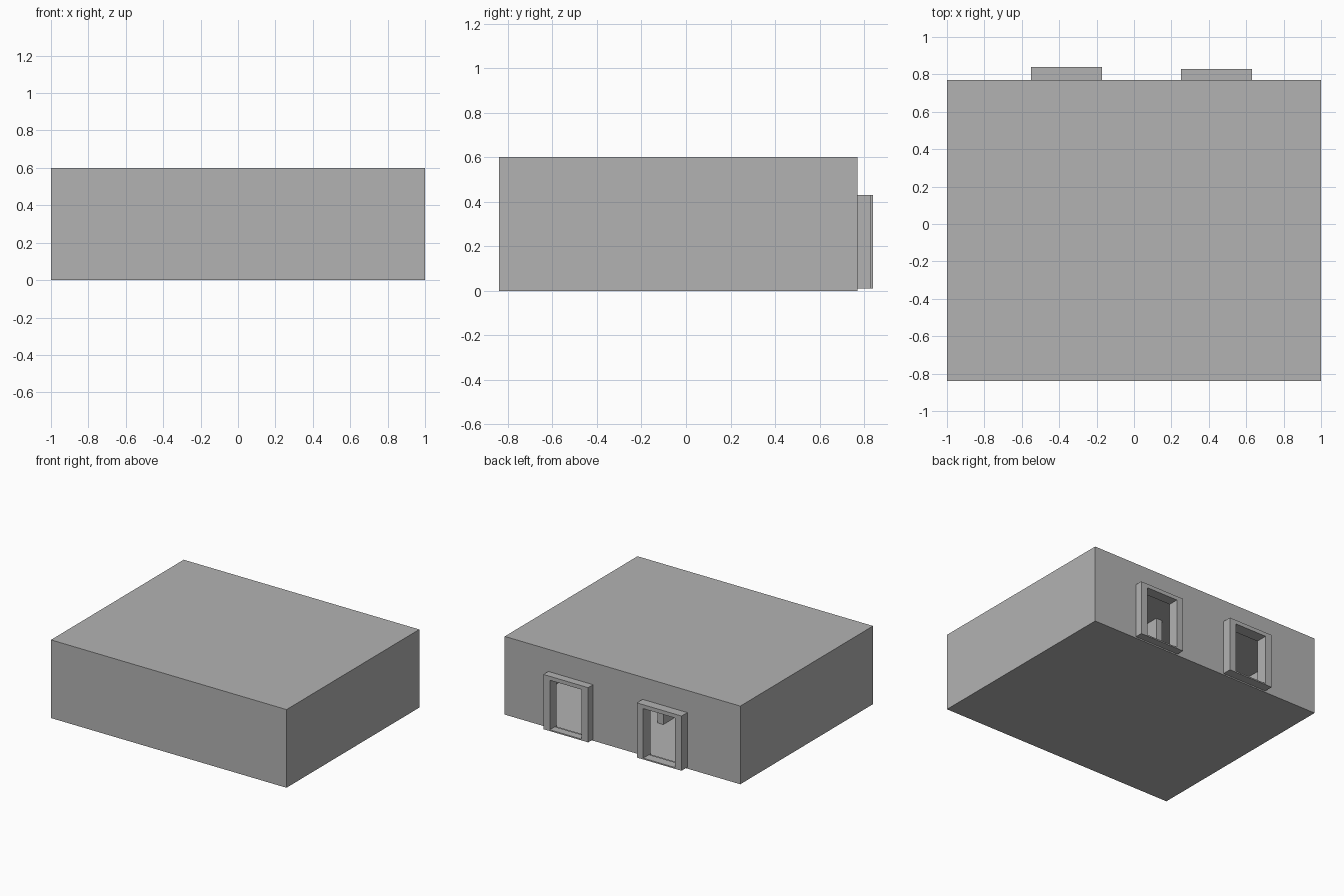
import bpy

if "Cube" in bpy.data.objects:
    bpy.data.objects.remove(bpy.data.objects["Cube"])

X, Y0, Y1, H = 1.0, -0.84, 0.77, 0.60   # outer shell
T, S = 0.02, 0.01                       # wall and slab thickness

grey = bpy.data.materials.new("mid_grey")
grey.diffuse_color = (0.45, 0.45, 0.45, 1)
grey.use_nodes = True
grey.node_tree.nodes["Principled BSDF"].inputs["Base Color"].default_value = grey.diffuse_color


def box(name, x0, x1, y0, y1, z0, z1):
    bpy.ops.mesh.primitive_cube_add(size=1, location=((x0 + x1) / 2, (y0 + y1) / 2, (z0 + z1) / 2))
    ob = bpy.context.object
    ob.name = name
    ob.scale = (x1 - x0, y1 - y0, z1 - z0)
    bpy.ops.object.transform_apply(location=False, rotation=False, scale=True)
    ob.data.materials.append(grey)
    return ob


# Floor and roof slabs
box("floor", -X, X, Y0, Y1, 0, S)
box("roof", -X, X, Y0, Y1, H - S, H)

# Outer walls
box("left_wall", -X, -X + T, Y0, Y1, S, H - S)
box("right_wall", X - T, X, Y0, Y1, S, H - S)
box("front_wall", -X + T, X - T, Y0, Y0 + T, S, H - S)
back_wall = box("back_wall", -X + T, X - T, Y1 - T, Y1, S, H - S)

# Interior partition and short divider between the two rear rooms
box("partition_wall", -X + T, X - T, -0.27, -0.23, S, H - S)
box("divider_wall", -0.01, 0.04, -0.23, 0.29, S, H - S)

# Doorways: opening in the back wall plus a projecting frame
J, L, TOP = 0.055, 0.03, 0.43
for side, x0, x1, y in (("left", -0.55, -0.17, 0.84), ("right", 0.25, 0.63, 0.83)):
    cutter = box(side + "_door_cutter", x0 + J, x1 - J, Y1 - 2 * T, Y1 + T, S + 0.005, TOP - L)
    cutter.hide_render = True
    mod = back_wall.modifiers.new(side + "_opening", 'BOOLEAN')
    mod.operation = 'DIFFERENCE'
    mod.solver = 'EXACT'
    mod.object = cutter
    bpy.context.view_layer.objects.active = back_wall
    bpy.ops.object.modifier_apply(modifier=mod.name)
    bpy.data.objects.remove(cutter)
    box(side + "_door_jamb_a", x0, x0 + J, Y1, y, 0.01, TOP)
    box(side + "_door_jamb_b", x1 - J, x1, Y1, y, 0.01, TOP)
    box(side + "_door_lintel", x0 + J, x1 - J, Y1, y, TOP - L, TOP)
    box(side + "_door_threshold", x0 + J, x1 - J, Y1, y, 0.01, 0.02)
